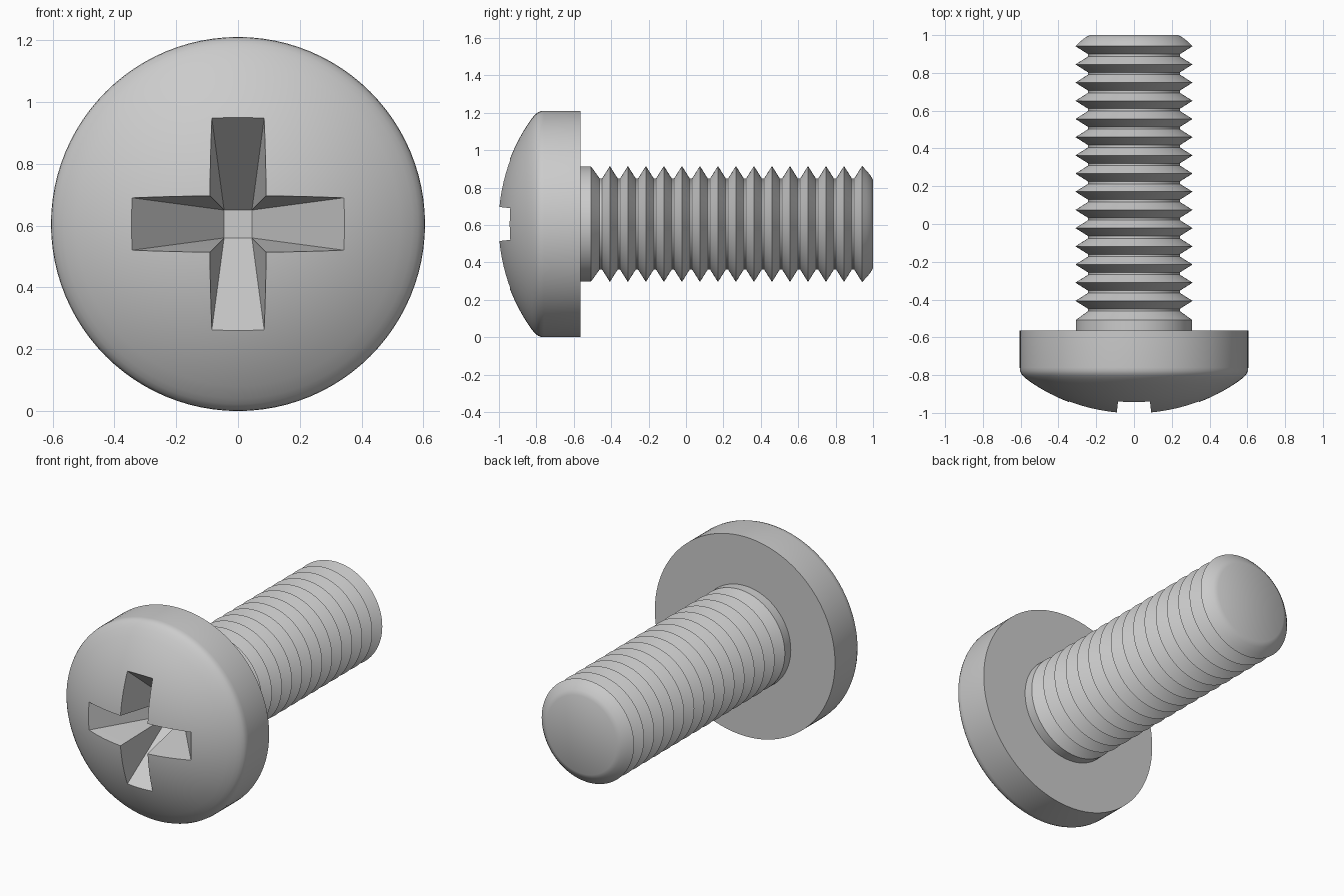
import bpy, bmesh
from math import pi, sqrt
from mathutils import Vector, Matrix

if "Cube" in bpy.data.objects:
    bpy.data.objects.remove(bpy.data.objects["Cube"])

CZ = 0.605           # height of the screw axis
DEPTH_Y = -0.59      # floor of the cross recess


def finish(bm, name):
    bmesh.ops.recalc_face_normals(bm, faces=bm.faces)
    me = bpy.data.meshes.new(name)
    bm.to_mesh(me)
    bm.free()
    ob = bpy.data.objects.new(name, me)
    bpy.context.collection.objects.link(ob)
    return ob


def lathe(name, profile, steps=96):
    """Spin (radius, y) points around the screw axis."""
    bm = bmesh.new()
    vs = [bm.verts.new((r, y, CZ)) for r, y in profile]
    es = [bm.edges.new(p) for p in zip(vs, vs[1:])]
    bmesh.ops.spin(bm, geom=vs + es, cent=(0, 0, CZ), axis=(0, 1, 0),
                   angle=2 * pi, steps=steps, use_duplicate=False)
    bmesh.ops.remove_doubles(bm, verts=bm.verts, dist=1e-5)
    return finish(bm, name)


def recess_cutter(name, turn):
    """Tapered wedge for one bar of the cross recess."""
    bm = bmesh.new()
    rows = []
    for y in (-1.05, DEPTH_Y):
        t = (y - DEPTH_Y) / (-0.943 - DEPTH_Y)
        a, b = 0.045 + 0.30 * t, 0.045 + 0.04 * t
        rows.append([bm.verts.new((sx * a, y, sz * b))
                     for sx, sz in ((-1, -1), (1, -1), (1, 1), (-1, 1))])
    top, low = rows
    bm.faces.new(top)
    bm.faces.new(low)
    for i in range(4):
        j = (i + 1) % 4
        bm.faces.new((top[i], top[j], low[j], low[i]))
    bmesh.ops.transform(bm, verts=bm.verts,
                        matrix=Matrix.Translation(Vector((0, 0, CZ))) @ Matrix.Rotation(turn, 4, 'Y'))
    ob = finish(bm, name)
    ob.hide_render = True
    return ob


# domed head
R, APEX = 0.97, -1.006
profile = []
for i in range(15):
    r = 0.565 * i / 14
    profile.append((r, APEX + R - sqrt(R * R - r * r)))
profile += [(0.583, -0.808), (0.596, -0.794), (0.603, -0.778), (0.605, -0.76),
            (0.605, -0.565)]

# plain neck
profile += [(0.308, -0.565), (0.308, -0.508)]

# ring threads
PITCH, ROOT, CREST = 0.0963, 0.243, 0.31
for i in range(15):
    y = -0.407 + i * PITCH
    profile += [(ROOT, y - PITCH / 2 - 0.006), (ROOT, y - PITCH / 2 + 0.006), (CREST, y)]

# rounded tip
profile += [(0.285, 0.966), (0.26, 0.986), (0.235, 1.0), (0, 1.0)]
screw = lathe("screw_body", profile)

# cross recess
bpy.context.view_layer.objects.active = screw
screw.select_set(True)
for name, turn in (("recess_horizontal", 0), ("recess_vertical", pi / 2)):
    cutter = recess_cutter(name, turn)
    mod = screw.modifiers.new(name, 'BOOLEAN')
    mod.operation = 'DIFFERENCE'
    mod.solver = 'EXACT'
    mod.object = cutter
    bpy.ops.object.modifier_apply(modifier=mod.name)
    bpy.data.objects.remove(cutter)

bpy.ops.object.shade_smooth_by_angle(angle=pi / 6)
